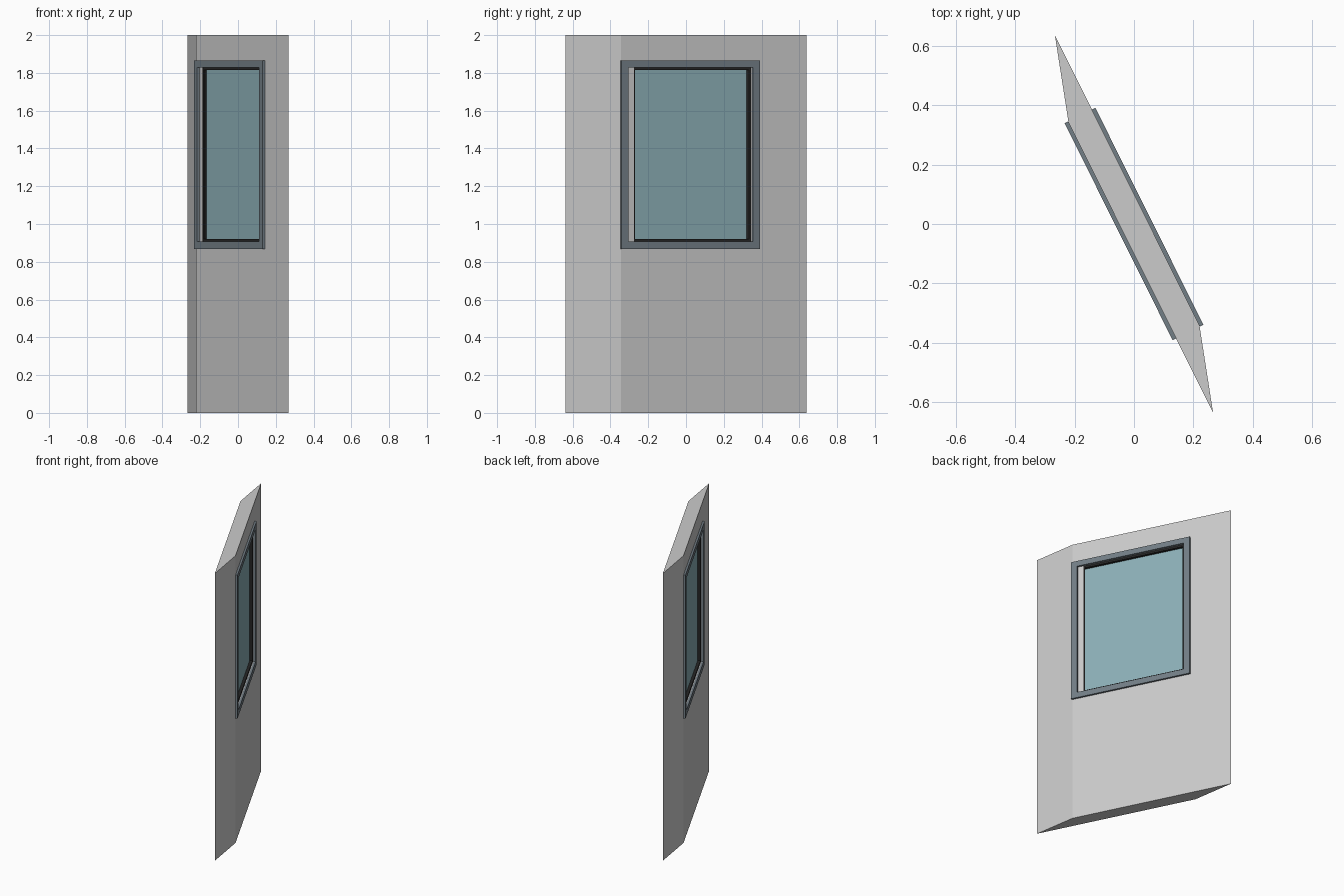
import bpy, math

if "Cube" in bpy.data.objects:
    bpy.data.objects.remove(bpy.data.objects["Cube"])

# Local axes: x runs along the wall, y through its thickness, z up
ANGLE = math.atan2(-0.895, 0.4457)
T = 0.045                       # half wall thickness
HOLE_LEAN = -0.41               # sideways slant of the opening through the wall
WALL_LEAN = -3.15               # sideways slant of the wall ends


def material(name, r, g, b):
    m = bpy.data.materials.new(name)
    m.diffuse_color = (r, g, b, 1)
    m.use_nodes = True
    m.node_tree.nodes["Principled BSDF"].inputs["Base Color"].default_value = m.diffuse_color
    return m


def add(name, verts, faces, mat):
    me = bpy.data.meshes.new(name)
    me.from_pydata(verts, [], faces)
    ob = bpy.data.objects.new(name, me)
    bpy.context.collection.objects.link(ob)
    ob.rotation_euler.z = ANGLE
    if mat:
        me.materials.append(mat)
    return ob


def rect(half, z0, z1, y, lean):
    s = lean * y
    return [(s - half, y, z0), (s + half, y, z0), (s + half, y, z1), (s - half, y, z1)]


def slab(name, half, z0, z1, y0, y1, lean, mat):
    v = rect(half, z0, z1, y0, lean) + rect(half, z0, z1, y1, lean)
    f = [(0, 1, 2, 3), (7, 6, 5, 4)]
    f += [(i, i + 4, (i + 1) % 4 + 4, (i + 1) % 4) for i in range(4)]
    return add(name, v, f, mat)


def ring(name, outer, outer_lean, inner, inner_lean, y0, y1, mat=None):
    """Rectangular slab with a rectangular opening; outer/inner = (half, z0, z1)."""
    v = []
    for y in (y0, y1):
        v += rect(*outer, y, outer_lean) + rect(*inner, y, inner_lean)
    f = []
    for i in range(4):
        j = (i + 1) % 4
        f += [(i, j, j + 4, i + 4), (i + 8, i + 12, j + 12, j + 8),
              (i, i + 8, j + 8, j), (i + 4, j + 4, j + 12, i + 12)]
    return add(name, v, f, mat)


frame_mat = material("frame_grey", 0.17, 0.21, 0.24)
seal_mat = material("seal_black", 0.02, 0.02, 0.02)
glass_mat = material("glass_blue", 0.26, 0.43, 0.47)

hole = (0.349, 0.907, 1.828)
# Wall panel with slanted ends and window opening
ring("wall", (0.5473, 0, 2), WALL_LEAN, hole, HOLE_LEAN, -T, T)
# Dark seal lining the opening, and the pane
seal_in = (0.337, 0.920, 1.815)
ring("window_seal", hole, HOLE_LEAN, seal_in, HOLE_LEAN, -0.04, 0.04, seal_mat)
slab("window_glass", *seal_in, -0.022, 0.022, HOLE_LEAN, glass_mat)
# Trim frames on both wall faces
for side, y0, y1 in (("front", -0.058, -T), ("back", T, 0.058)):
    ring(side + "_window_frame", (0.409, 0.868, 1.866), 0, (0.368, 0.907, 1.828), 0, y0, y1, frame_mat)
